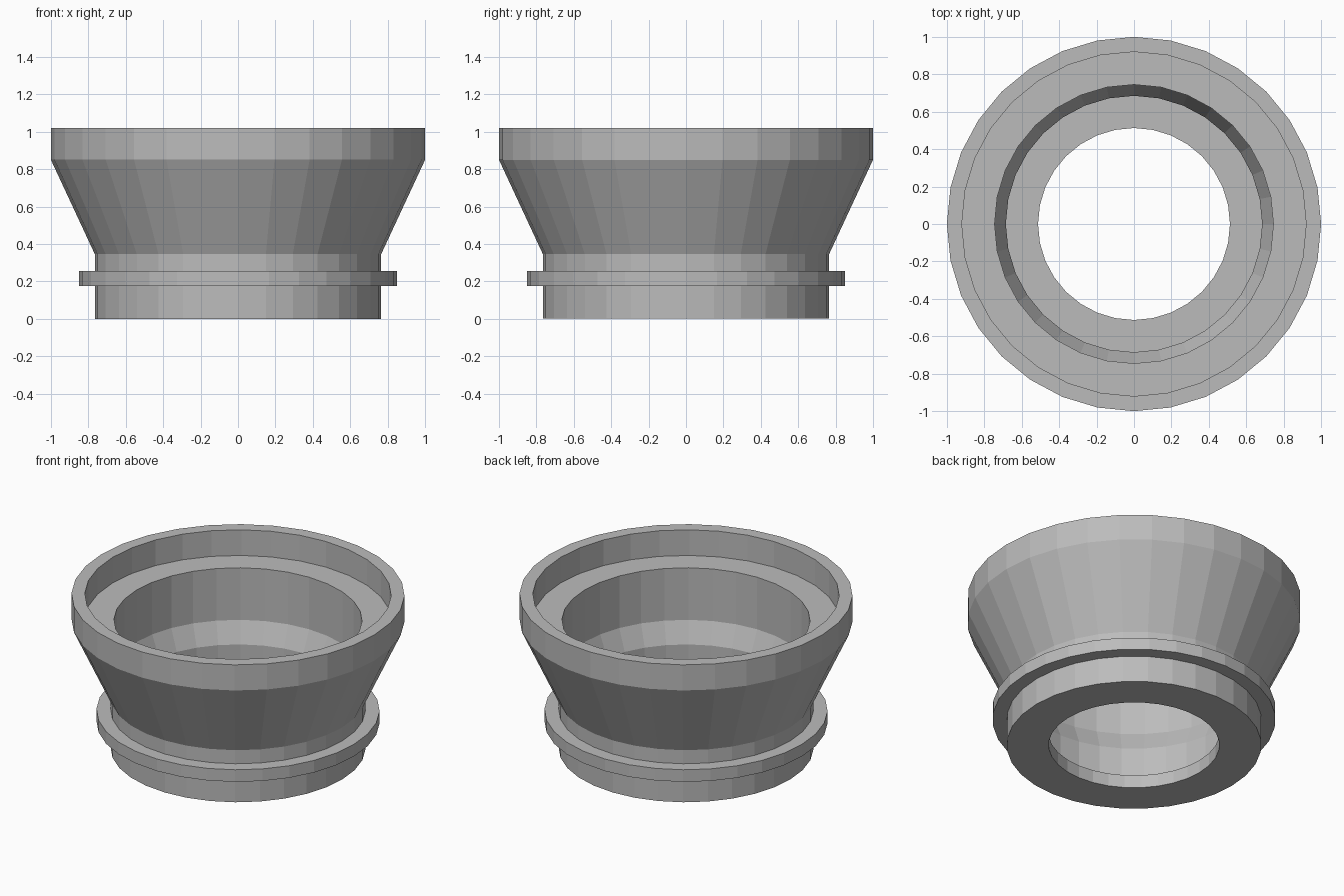
import bpy
import bmesh
import math

cube = bpy.data.objects.get("Cube")
if cube:
    bpy.data.objects.remove(cube, do_unlink=True)

SIDES = 32

# One plain grey for the whole adapter
grey = bpy.data.materials.new("plain grey")
grey.use_nodes = True
colour = (0.5, 0.5, 0.5, 1.0)
grey.diffuse_color = colour
grey.node_tree.nodes["Principled BSDF"].inputs["Base Color"].default_value = colour


def lathe(name, profile):
    """Spin a closed (radius, height) profile around z into a flat-shaded ring."""
    bm = bmesh.new()
    rings = []
    for r, z in profile:
        rings.append([bm.verts.new((r * math.cos(a), r * math.sin(a), z))
                      for a in (math.tau * i / SIDES for i in range(SIDES))])
    for k, low in enumerate(rings):
        high = rings[(k + 1) % len(rings)]
        for i in range(SIDES):
            j = (i + 1) % SIDES
            bm.faces.new((low[i], low[j], high[j], high[i]))
    bmesh.ops.recalc_face_normals(bm, faces=bm.faces)
    mesh = bpy.data.meshes.new(name)
    bm.to_mesh(mesh)
    bm.free()
    mesh.materials.append(grey)
    obj = bpy.data.objects.new(name, mesh)
    bpy.context.collection.objects.link(obj)
    return obj


# Outside: base, collar, neck, flared cone and rim
outside = [(0.765, 0), (0.765, 0.175), (0.85, 0.175), (0.85, 0.255),
           (0.765, 0.255), (0.765, 0.345), (1.0, 0.85), (1.0, 1.02)]
# Inside: rim recess, ledge, bore, taper, lower bore, floor and through hole
inside = [(0.92, 1.02), (0.92, 0.85), (0.745, 0.85), (0.745, 0.505),
          (0.685, 0.37), (0.685, 0.085), (0.513, 0.085), (0.513, 0)]

lathe("flared_ring_adapter", outside + inside)
